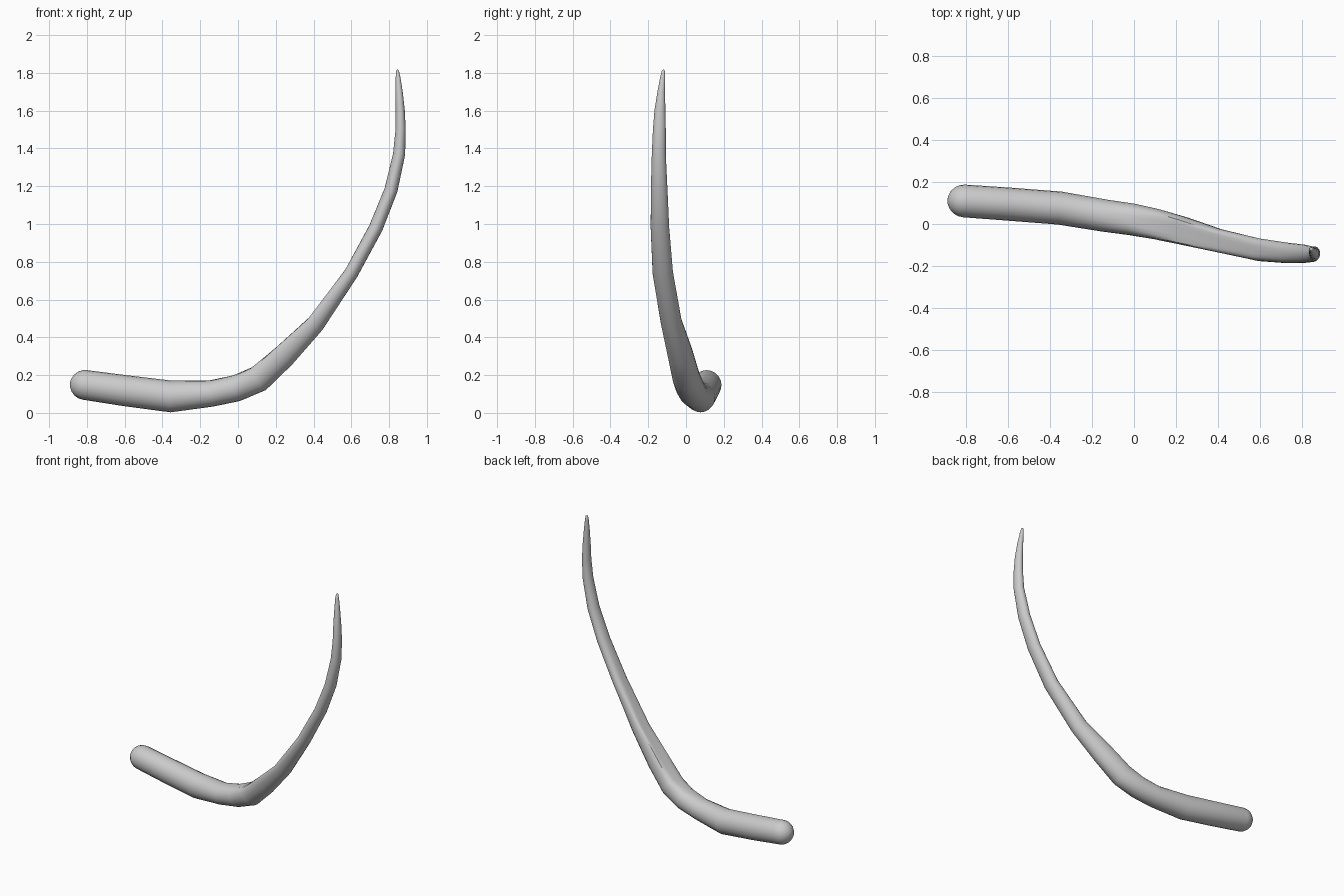
import bpy, bmesh, math
from mathutils import Vector

if "Cube" in bpy.data.objects:
    bpy.data.objects.remove(bpy.data.objects["Cube"])

SIDES = 20

# Stations along the horn: x, y, z, radius in the bend plane, sideways radius, inner flattening
STATIONS = [
    (-0.81, 0.11, 0.148, 0.079, 0.078, 1.0),
    (-0.60, 0.095, 0.118, 0.082, 0.079, 1.0),
    (-0.355, 0.076, 0.087, 0.084, 0.079, 1.0),
    (-0.14, 0.040, 0.103, 0.070, 0.077, 1.0),
    (-0.01, 0.022, 0.130, 0.070, 0.076, 0.9),
    (0.11, 0.000, 0.180, 0.070, 0.073, 0.7),
    (0.245, -0.032, 0.302, 0.062, 0.067, 0.5),
    (0.41, -0.078, 0.470, 0.048, 0.056, 0.5),
    (0.60, -0.123, 0.740, 0.037, 0.054, 0.8),
    (0.73, -0.138, 0.980, 0.037, 0.049, 1.0),
    (0.81, -0.142, 1.180, 0.035, 0.044, 1.0),
    (0.853, -0.144, 1.370, 0.032, 0.037, 1.0),
    (0.861, -0.141, 1.500, 0.027, 0.034, 1.0),
    (0.859, -0.138, 1.600, 0.024, 0.029, 1.0),
    (0.853, -0.131, 1.700, 0.019, 0.020, 1.0),
    (0.847, -0.123, 1.780, 0.012, 0.013, 1.0),
    (0.845, -0.120, 1.811, 0.007, 0.008, 1.0),
]


def add_ring(bm, centre, tangent, r_bend, r_side, flat):
    """One oval cross-section, optionally flattened on the inside of the bend."""
    n = Vector((-tangent.z, 0, tangent.x)).normalized()
    b = tangent.cross(n).normalized()
    ring = []
    for i in range(SIDES):
        a = 2 * math.pi * i / SIDES
        u = min(math.sin(a), flat)
        u = (u + 1) * 2 / (flat + 1) - 1
        ring.append(bm.verts.new(centre + n * (r_bend * u) + b * (r_side * math.cos(a))))
    return ring


def fan(bm, ring, tip):
    for i in range(SIDES):
        bm.faces.new((ring[i], ring[(i + 1) % SIDES], tip))


bm = bmesh.new()
points = [Vector(s[:3]) for s in STATIONS]
rings = []

# Rounded butt end
t0 = (points[1] - points[0]).normalized()
for ang in (75, 55, 35, 17):
    a = math.radians(ang)
    c = points[0] - t0 * (0.08 * math.sin(a))
    rings.append(add_ring(bm, c, t0, 0.079 * math.cos(a), 0.078 * math.cos(a), 1.0))

# Tapering body
for i, s in enumerate(STATIONS):
    before = points[max(i - 1, 0)]
    after = points[min(i + 1, len(points) - 1)]
    d = Vector()
    if i > 0:
        d += (points[i] - before).normalized()
    if i < len(points) - 1:
        d += (after - points[i]).normalized()
    rings.append(add_ring(bm, points[i], d.normalized(), *s[3:]))

for r0, r1 in zip(rings, rings[1:]):
    for i in range(SIDES):
        j = (i + 1) % SIDES
        bm.faces.new((r0[i], r0[j], r1[j], r1[i]))

# Close both ends
fan(bm, rings[0], bm.verts.new(points[0] - t0 * 0.08))
fan(bm, rings[-1], bm.verts.new((0.844, -0.119, 1.82)))
bmesh.ops.recalc_face_normals(bm, faces=bm.faces)

mesh = bpy.data.meshes.new("curved_horn")
bm.to_mesh(mesh)
bm.free()
horn = bpy.data.objects.new("curved_horn", mesh)
bpy.context.collection.objects.link(horn)
bpy.context.view_layer.objects.active = horn
horn.select_set(True)
bpy.ops.object.shade_smooth_by_angle(angle=math.radians(40))
